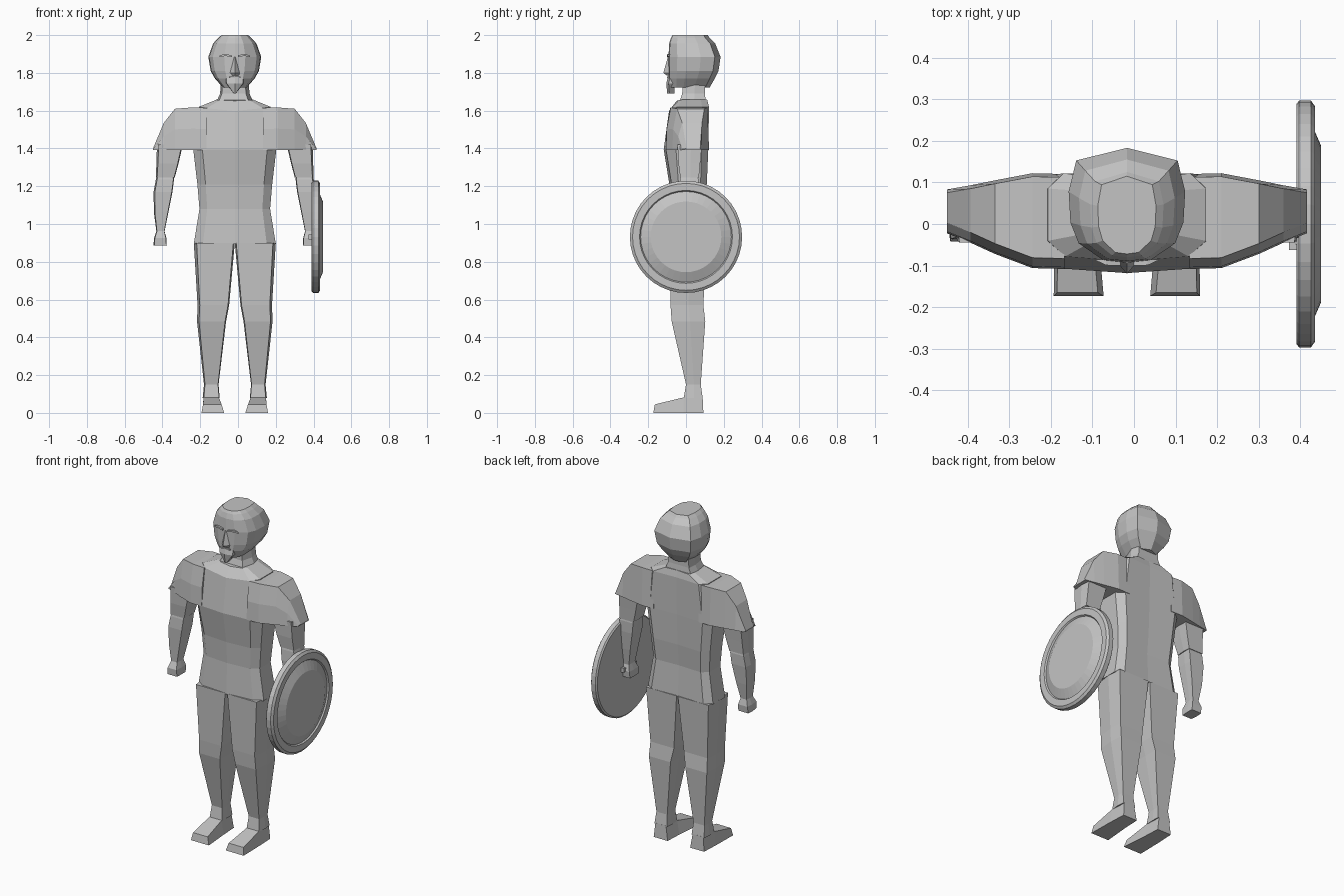
import bpy, bmesh, math

if "Cube" in bpy.data.objects:
    bpy.data.objects.remove(bpy.data.objects["Cube"])

XC = -0.017  # the figure's own centre line
mat = bpy.data.materials.new("plain grey")
mat.diffuse_color = (0.55, 0.55, 0.55, 1)
mat.use_nodes = True
mat.node_tree.nodes["Principled BSDF"].inputs["Base Color"].default_value = mat.diffuse_color


def finish(name, bm, x=0.0):
    bmesh.ops.remove_doubles(bm, verts=bm.verts, dist=1e-5)
    bmesh.ops.recalc_face_normals(bm, faces=bm.faces)
    me = bpy.data.meshes.new(name)
    bm.to_mesh(me)
    bm.free()
    me.materials.append(mat)
    ob = bpy.data.objects.new(name, me)
    ob.location.x = x
    bpy.context.collection.objects.link(ob)
    return ob


def loft(name, rings, pair=False, x=XC):
    """Skin closed rings of points, with capped ends; pair adds the other side."""
    bm = bmesh.new()
    vs = [[bm.verts.new(p) for p in r] for r in rings]
    n = len(vs[0])
    for a, b in zip(vs, vs[1:]):
        for i in range(n):
            j = (i + 1) % n
            bm.faces.new((a[i], a[j], b[j], b[i]))
    bm.faces.new(vs[0])
    bm.faces.new(vs[-1])
    ob = finish(name, bm, x)
    if pair:
        ob.modifiers.new("other side", 'MIRROR').use_mirror_merge = False
    return ob


def whole(half):
    """Complete a half ring that starts and ends on the centre line."""
    return half + [(-x, y, z) for x, y, z in half[-2:0:-1]]


def limb(z, u0, u1, yf, yb, inset=0.07):
    d = (u1 - u0) * inset
    ym = yf + (yb - yf) * 0.55
    return [(u0 + d * .5, yf, z), (u1 - d, yf, z), (u1, ym, z),
            (u1 - d * .6, yb, z), (u0 + d * .3, yb, z), (u0, ym, z)]


def box(name, c, s, pair=False, x=XC):
    return loft(name, [[(c[0] + i * s[0] / 2, c[1] + j * s[1] / 2, c[2] + k * s[2] / 2)
                        for i, j in ((-1, -1), (1, -1), (1, 1), (-1, 1))]
                       for k in (-1, 1)], pair, x)


# torso: height, half width, front, back, drop of the collar centre
loft("torso", [whole([(0, yf, z - dz), (w * .78, yf + .012, z - dz * .3), (w, yf * .45, z),
                      (w, yb * .7, z), (w * .8, yb, z), (0, yb - .006, z)])
               for z, w, yf, yb, dz in (
                   (0.895, .217, -.088, .108, 0), (1.08, .187, -.08, .098, 0),
                   (1.21, .198, -.088, .11, 0), (1.395, .22, -.118, .118, 0),
                   (1.62, .19, -.09, .122, .022), (1.658, .098, -.05, .112, .006))])

# shoulder sleeves: distance out, top height, front, back
loft("shoulder", [[(u, yf, 1.392), (u, yf + .004, 1.392 + (zt - 1.392) * .5),
                   (u, yf + .025, zt), (u, yb - .008, zt), (u, yb, 1.392)]
                  for u, zt, yf, yb in (
                      (.15, 1.615, -.108, .12), (.227, 1.617, -.106, .122),
                      (.317, 1.61, -.072, .105), (.376, 1.535, -.045, .093),
                      (.433, 1.40, -.022, .083))], True)

# arms
loft("upper_arm", [limb(1.42, .275, .412, -.045, .085), limb(1.32, .298, .415, -.04, .075),
                   limb(1.245, .318, .418, -.03, .068)], True)
loft("forearm", [limb(1.27, .325, .41, -.025, .06), limb(1.235, .322, .418, -.032, .066),
                 limb(1.17, .33, .43, -.036, .064), limb(1.06, .352, .428, -.03, .052),
                 limb(0.96, .372, .415, -.024, .036)], True)
loft("hand", [limb(0.962, .372, .415, -.024, .036), limb(0.925, .362, .428, -.042, .046),
              limb(0.885, .36, .43, -.04, .042)], True)

# legs
loft("leg", [limb(0.9, 0, .217, -.088, .108), limb(.57, .03, .197, -.082, .092),
             limb(.485, .046, .2, -.076, .102), limb(.15, .086, .163, 0, .078),
             limb(.08, .08, .17, -.012, .088)], True)
# feet, lofted from heel to toe: position, inner, outer, top height
loft("foot", [[(u0, y, 0), (u1, y, 0), (u1 - .008, y + dy, h), (u0 + .014, y + dy, h)]
              for y, u0, u1, h, dy in (
                  (.092, .075, .168, .085, -.004), (-.012, .07, .173, .082, 0),
                  (-.173, .056, .176, .045, .008))], True)

# neck
loft("neck", [limb(z, -w, w, yf, yb, .12) for z, w, yf, yb in (
    (1.645, .098, -.035, .105), (1.69, .078, -.02, .1), (1.77, .072, -.018, .1))])

# head: one half outline scaled at each height
SHAPE = ((0, 0), (.4, .02), (.83, .17), (.97, .35), (1, .62), (.87, .89), (0, 1))
loft("head", [whole([(w * a, yf + (yb - yf) * b, z) for a, b in SHAPE])
              for z, w, yf, yb in (
                  (2.0, .07, -.072, .115), (1.985, .088, -.08, .125),
                  (1.955, .115, -.089, .155), (1.885, .14, -.093, .183),
                  (1.81, .128, -.093, .172), (1.77, .105, -.092, .152),
                  (1.722, .062, -.088, .125))])

# face details
loft("nose", [[(-w, -.08, z), (0, yf, z), (w, -.08, z)] for z, w, yf in (
    (1.885, .014, -.096), (1.80, .034, -.12), (1.785, .03, -.1))])
loft("beard", [[(-w, -.06, z), (-w * .9, yf + .012, z), (0, yf, z),
                (w * .9, yf + .012, z), (w, -.06, z)] for z, w, yf in (
    (1.772, .05, -.098), (1.745, .048, -.104), (1.69, .005, -.1))])
loft("brow", [[(u, -.085, z - .005), (u, y, z - .005), (u, y, z + .005), (u, -.085, z + .005)]
              for u, y, z in ((.016, -.1, 1.888), (.05, -.099, 1.895), (.08, -.085, 1.888))], True)
box("mouth", (0, -.094, 1.777), (.06, .012, .007))

# shield, turned about the sideways axis
bm = bmesh.new()
SIDES = 40
PROFILE = ((.39, 0), (.39, .288), (.397, .297), (.425, .297), (.435, .283), (.435, .246),
           (.427, .24), (.45, .187), (.45, 0))
rows = [[bm.verts.new((px, r * math.cos(2 * math.pi * k / SIDES),
                       .932 + r * math.sin(2 * math.pi * k / SIDES))) for k in range(SIDES)]
        for px, r in PROFILE[1:-1]]
for a, b in zip(rows, rows[1:]):
    for k in range(SIDES):
        m = (k + 1) % SIDES
        bm.faces.new((a[k], a[m], b[m], b[k]))
bm.faces.new(rows[0])
bm.faces.new(rows[-1])
finish("shield", bm)

# shield grip
box("grip_bar", (.38, 0, .932), (.016, .124, .02), x=0)
for side in (-1, 1):
    box("grip_mount", (.384, side * .055, .932), (.02, .014, .026), x=0)
